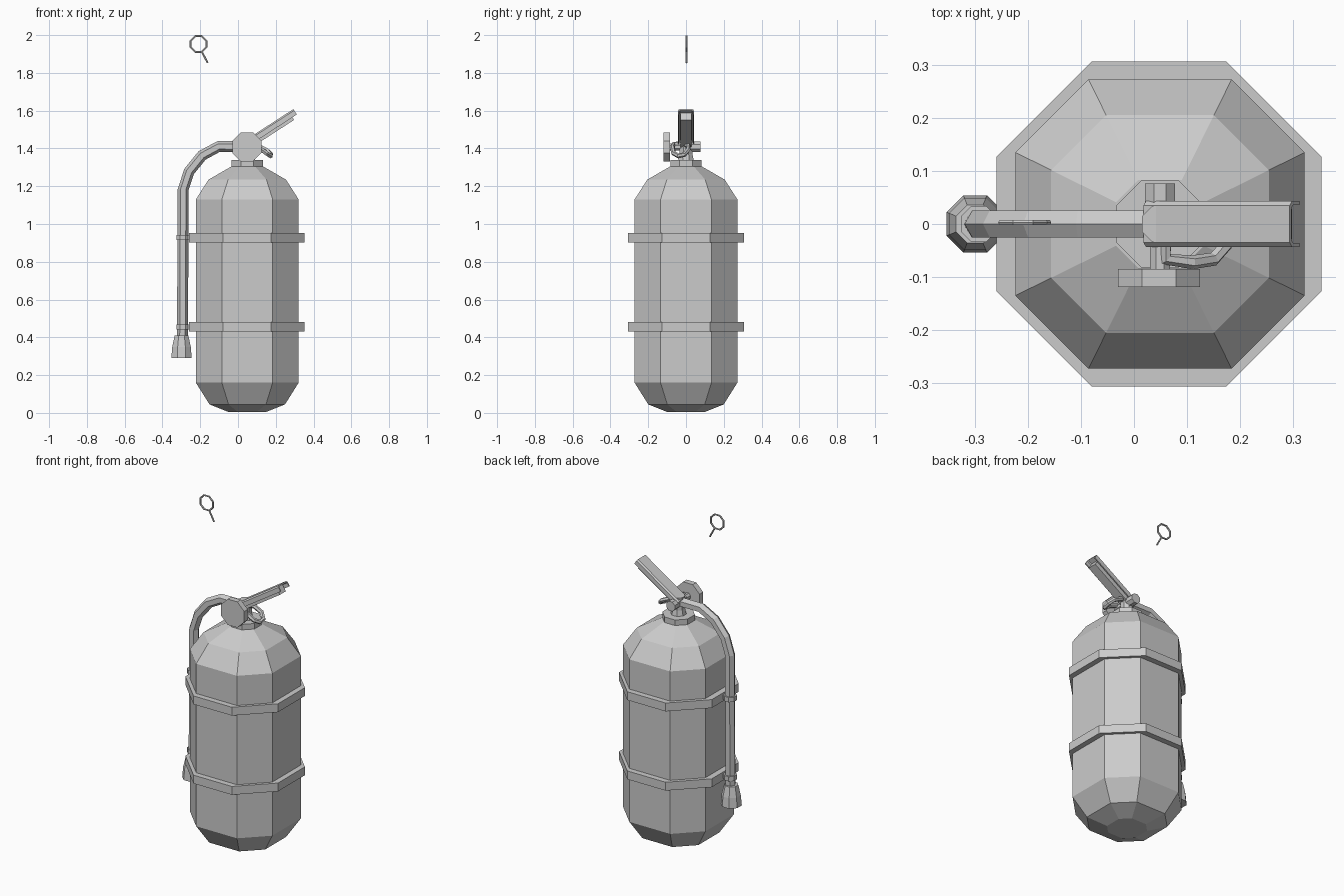
import bpy, bmesh, math
from mathutils import Vector, Matrix

if "Cube" in bpy.data.objects:
    bpy.data.objects.remove(bpy.data.objects["Cube"])

grey = bpy.data.materials.new("light grey")
grey.diffuse_color = (0.6, 0.6, 0.6, 1)
grey.use_nodes = True
grey.node_tree.nodes["Principled BSDF"].inputs["Base Color"].default_value = grey.diffuse_color
CX = 0.049  # axis of the tank


def make(name, verts, faces):
    me = bpy.data.meshes.new(name)
    me.from_pydata([tuple(v) for v in verts], [], faces)
    bm = bmesh.new()
    bm.from_mesh(me)
    bmesh.ops.recalc_face_normals(bm, faces=bm.faces)
    bm.to_mesh(me)
    bm.free()
    me.materials.append(grey)
    ob = bpy.data.objects.new(name, me)
    bpy.context.collection.objects.link(ob)
    return ob


def loft(name, rings, closed=False):
    """Skin a list of equal-sized vertex rings, capped unless closed."""
    n, m = len(rings[0]), len(rings)
    faces = []
    for i in range(m if closed else m - 1):
        j = (i + 1) % m
        faces += [(i*n + k, i*n + (k+1) % n, j*n + (k+1) % n, j*n + k) for k in range(n)]
    if not closed:
        faces += [tuple(range(n)), tuple(range((m-1)*n, m*n))]
    return make(name, [v for r in rings for v in r], faces)


def octagon(x, y, z, a, ratio=0.414):
    """Octagon with flats on the axes; ratio is half edge over apothem."""
    b = a * ratio
    return [Vector((x + p, y + q, z)) for p, q in
            ((a, -b), (a, b), (b, a), (-b, a), (-a, b), (-a, -b), (-b, -a), (b, -a))]


def turned(name, profile, x=CX, y=0, ratio=0.414):
    return loft(name, [octagon(x, y, z, a, ratio) for a, z in profile])


def disc_y(name, profile, x, z):
    """Octagonal part turned about the y direction."""
    return loft(name, [[Vector((x + v.x, y, z + v.y)) for v in octagon(0, 0, 0, a)]
                       for a, y in profile])


def tube(name, points, radius, sides, ref, closed=False):
    pts = [Vector(p) for p in points]
    n, rings = len(pts), []
    for i, p in enumerate(pts):
        if closed:
            t = pts[(i+1) % n] - pts[i-1]
        else:
            t = pts[min(i+1, n-1)] - pts[max(i-1, 0)]
        t.normalize()
        u = t.cross(Vector(ref)).normalized()
        w = t.cross(u)
        rings.append([p + radius * (u * math.cos(2*math.pi*k/sides) + w * math.sin(2*math.pi*k/sides))
                      for k in range(sides)])
    return loft(name, rings, closed)


def box(name, x0, x1, y0, y1, z0, z1):
    return loft(name, [[Vector((x, y, z)) for x, y in ((x0, y0), (x1, y0), (x1, y1), (x0, y1))]
                       for z in (z0, z1)])


# Tank with faceted shoulders and base
turned("tank", [(0.1, 0.005), (0.2, 0.045), (0.272, 0.16), (0.272, 1.13),
                (0.205, 1.235), (0.083, 1.305)], ratio=0.495)

# Mounting bands, each with a clip holding the hose
for label, z0, z1, zc in (("lower", 0.43, 0.48, 0.455), ("upper", 0.903, 0.953, 0.928)):
    outer_a, inner_a = 0.306, 0.27
    loft(label + "_band", [octagon(CX - 0.002, 0, z, a) for a, z in
                           ((inner_a, z0), (outer_a, z0), (outer_a, z1), (inner_a, z1))], closed=True)
    turned(label + "_hose_clip", [(0.034, zc - 0.014), (0.034, zc + 0.014)], x=-0.292)
    box(label + "_clip_arm", -0.275, -0.235, -0.02, 0.02, zc - 0.014, zc + 0.014)

# Neck collar and valve
turned("neck_collar", [(0.083, 1.295), (0.083, 1.338)])
turned("valve_body", [(0.042, 1.33), (0.034, 1.37), (0.034, 1.445)])
disc_y("valve_stem", [(0.019, -0.09), (0.019, 0.0)], CX, 1.408)
disc_y("valve_plug", [(0.028, 0.0), (0.028, 0.076)], CX, 1.408)
disc_y("pressure_gauge", [(0.077, -0.085), (0.077, -0.119)], CX - 0.002, 1.408)

# Hose and nozzle
tube("hose", [(-0.294, 0, 0.40), (-0.29, 0, 1.183), (-0.259, 0, 1.278), (-0.19, 0, 1.363),
              (-0.103, 0, 1.41), (0.03, 0, 1.41)], 0.029, 6, (0, 1, 0))
turned("nozzle", [(0.054, 0.29), (0.049, 0.35), (0.036, 0.41)], x=-0.299)

# Squeeze lever: folded channel, open underneath, swept along its slope
start, end = Vector((0.018, 0, 1.43)), Vector((0.293, 0, 1.608))
along = (end - start).normalized()
down = Vector((-along.z, 0, along.x)) * -1
section = [(-0.043, 0.034), (-0.043, 0.008), (-0.035, 0), (0.035, 0), (0.043, 0.008), (0.043, 0.034),
           (0.036, 0.034), (0.036, 0.012), (0.031, 0.007), (-0.031, 0.007), (-0.036, 0.012), (-0.036, 0.034)]
loft("squeeze_lever", [[p + Vector((0, y, 0)) + down * d for y, d in section] for p in (start, end)])

# Bar nested under the lever
bar = [(-0.028, 0.005), (0.028, 0.005), (0.028, 0.05), (-0.028, 0.05)]
loft("lever_bar", [[start + along * s + Vector((0, y, 0)) + down * d for y, d in bar]
                   for s in (0.03, 0.30)])

# Carry loop beside the valve
tube("carry_loop", [(0.06, -0.066, 1.422), (0.11, -0.072, 1.405), (0.15, -0.066, 1.375),
                    (0.173, -0.04, 1.36), (0.174, -0.008, 1.368), (0.15, 0.01, 1.392),
                    (0.1, 0.012, 1.415), (0.06, -0.02, 1.425)], 0.013, 6, (0.45, 0, 0.9), True)

# Safety pin floating above, ring and prong
tube("pin_ring", [(-0.209 + 0.045 * math.cos((k + 0.5) * math.pi / 4), 0.003,
                   1.953 + 0.045 * math.sin((k + 0.5) * math.pi / 4)) for k in range(8)],
     0.0055, 6, (0, 1, 0), True)
tube("pin_prong", [(-0.192, 0.003, 1.912), (-0.16, 0.003, 1.853)], 0.005, 6, (0, 1, 0))
